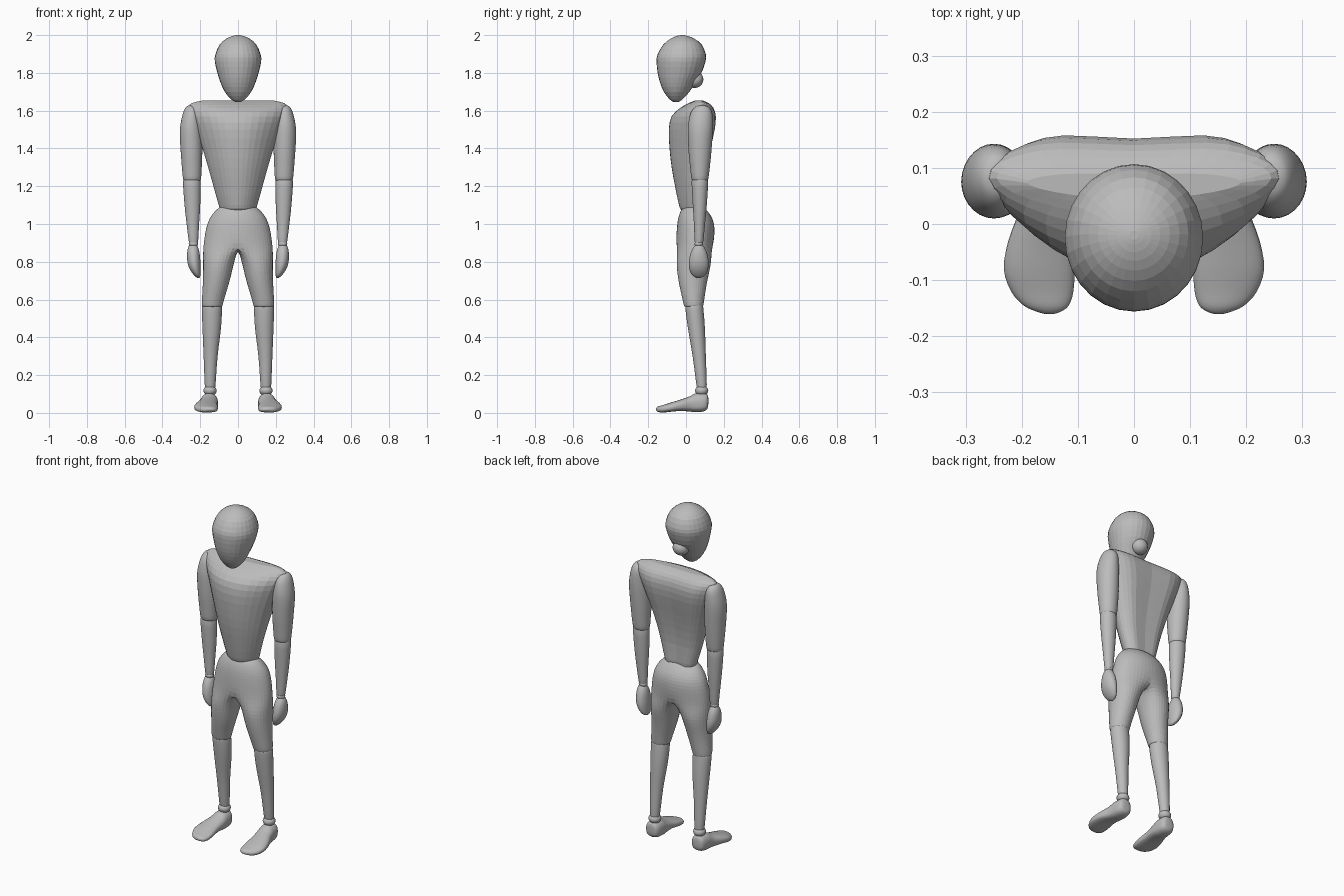
import bpy, bmesh, math
from mathutils import Vector

grey = bpy.data.materials.new("mannequin_grey")
grey.diffuse_color = (0.5, 0.5, 0.5, 1)


def catmull(rows, n, closed=False):
    """Smooth a list of tuples, n steps per span."""
    out, m = [], len(rows)
    for i in range(m if closed else m - 1):
        idx = [(i + k) % m if closed else min(max(i + k, 0), m - 1) for k in (-1, 0, 1, 2)]
        a, b, c, d = (Vector(rows[j]) for j in idx)
        for s in range(n):
            t = s / n
            out.append(tuple(0.5 * (2 * b + (c - a) * t + (2 * a - 5 * b + 4 * c - d) * t * t
                                    + (3 * b - a - 3 * c + d) * t ** 3)))
    if not closed:
        out.append(tuple(rows[-1]))
    return out


def finish(bm, name, mirror=False, smooth=True):
    bmesh.ops.recalc_face_normals(bm, faces=bm.faces)
    me = bpy.data.meshes.new(name)
    bm.to_mesh(me)
    bm.free()
    ob = bpy.data.objects.new(name, me)
    bpy.context.collection.objects.link(ob)
    me.materials.append(grey)
    if mirror:
        ob.modifiers.new("mirror", 'MIRROR')
    if smooth:
        bpy.ops.object.select_all(action='DESELECT')
        ob.select_set(True)
        bpy.context.view_layer.objects.active = ob
        bpy.ops.object.shade_smooth_by_angle(angle=math.radians(40))
    return ob


def loft(name, rows, section, along_y=False, steps=3, **kw):
    """rows: (position, x0, x1, b0, b1), b is y, or z when lofting along y."""
    bm = bmesh.new()
    rings = []
    for p, x0, x1, b0, b1 in catmull(rows, steps):
        ring = []
        for u, v in section:
            x = (x0 + x1) / 2 + u * (x1 - x0) / 2
            b = (b0 + b1) / 2 + v * (b1 - b0) / 2
            ring.append(bm.verts.new((x, p, b) if along_y else (x, b, p)))
        rings.append(ring)
    n = len(section)
    for r, q in zip(rings, rings[1:]):
        for i in range(n):
            bm.faces.new((r[i], r[(i + 1) % n], q[(i + 1) % n], q[i]))
    bm.faces.new(rings[0])
    bm.faces.new(rings[-1])
    return finish(bm, name, **kw)


def ball(name, pos, r, mirror=False):
    bm = bmesh.new()
    bmesh.ops.create_uvsphere(bm, u_segments=20, v_segments=12, radius=1)
    for v in bm.verts:
        v.co = Vector((v.co.x * r[0], v.co.y * r[1], v.co.z * r[2])) + Vector(pos)
    return finish(bm, name, mirror)


oval = [(math.cos(2 * math.pi * i / 28), math.sin(2 * math.pi * i / 28)) for i in range(28)]

# head and neck ball
loft("head", [(z, -w, w, f, b) for z, w, f, b in [
    (1.645, .012, -.064, -.042), (1.66, .037, -.087, -.018), (1.70, .070, -.117, .018),
    (1.75, .093, -.138, .050), (1.80, .109, -.150, .082), (1.86, .123, -.156, .103),
    (1.90, .119, -.150, .105), (1.95, .097, -.120, .083), (1.98, .064, -.083, .046),
    (1.995, .031, -.050, .010), (2.0, .008, -.028, -.012)]], oval, steps=2, smooth=False)
ball("neck_ball", (0, .045, 1.765), (.047, .047, .045))

# torso: wedge-shaped chest with a broad flat back
half = [(.3, -.93), (.6, -.67), (.88, -.22), (1, .25), (.94, .62), (.76, .88), (.5, 1)]
wedge = [(0, -1)] + half + [(0, .95)] + [(-u, v) for u, v in reversed(half)]
loft("torso", [(z, -w, w, f, b) for z, w, f, b in [
    (1.067, .070, .000, .070), (1.075, .092, -.025, .088), (1.10, .102, -.037, .094),
    (1.20, .130, -.058, .097), (1.30, .158, -.076, .110), (1.40, .188, -.087, .130),
    (1.50, .222, -.091, .152), (1.57, .248, -.076, .158), (1.615, .262, -.030, .145),
    (1.64, .245, .015, .120), (1.653, .190, .045, .090)]],
    catmull(wedge, 2, True), steps=2, smooth=False)


# pelvis and thighs: half cage, mirrored and subdivided
def pelvis_and_thighs():
    bm = bmesh.new()
    hips = [(1.093, .085, .000, .075), (1.088, .108, -.024, .100), (1.04, .155, -.045, .143),
            (.98, .178, -.054, .160), (.87, .194, -.058, .148)]
    thighs = [(.80, .018, .187, -.056, .140), (.70, .040, .187, -.044, .114),
              (.60, .073, .193, -.020, .098), (.563, .080, .194, -.012, .094),
              (.560, .090, .184, -.004, .086)]
    rings = []
    for z, w, f, b in hips:
        rings.append([bm.verts.new((w * math.cos(a), (f + b) / 2 + (b - f) / 2 * math.sin(a), z))
                      if 0 < k < 6 else bm.verts.new((0, f if k == 0 else b, z))
                      for k in range(7) for a in [math.radians(-90 + 30 * k)]])
    rings[-1].append(bm.verts.new((0, .045, .875)))
    for z, x0, x1, f, b in thighs:
        rings.append([bm.verts.new(((x0 + x1) / 2 + (x1 - x0) * .535 * math.cos(a),
                                    (f + b) / 2 + (b - f) * .535 * math.sin(a), z))
                      for k in range(8) for a in [math.radians(-135 + 45 * k)]])
    for j, (r, q) in enumerate(zip(rings, rings[1:])):
        for i in range(6 if j < len(hips) - 1 else 8):
            n = (i + 1) % 8
            bm.faces.new((r[i], r[n], q[n], q[i]))
    t = rings[0]
    bm.faces.new((t[0], t[1], t[5], t[6]))
    bm.faces.new((t[1], t[2], t[4], t[5]))
    bm.faces.new((t[2], t[3], t[4]))
    bm.faces.new(rings[-1])
    ob = finish(bm, "pelvis_and_thighs", mirror=True, smooth=False)
    ob.modifiers.new("subdivide", 'SUBSURF').levels = 2
    ob.modifiers["subdivide"].render_levels = 2


pelvis_and_thighs()

# lower legs, ankles and feet
loft("lower_legs", [
    (.578, .105, .172, .015, .070), (.572, .090, .186, .000, .088), (.55, .085, .191, -.003, .092),
    (.45, .090, .188, .010, .100), (.30, .108, .182, .035, .105), (.15, .119, .176, .055, .110),
    (.135, .122, .172, .060, .106)], oval, mirror=True)
ball("ankles", (.148, .083, .118), (.035, .035, .028), True)
foot = [(math.cos(a), math.copysign(abs(math.sin(a)) ** (.55 if math.sin(a) < 0 else .9), math.sin(a)))
        for a in (2 * math.pi * i / 28 for i in range(28))]
loft("feet", [
    (.118, .135, .165, .045, .080), (.112, .118, .185, .020, .098), (.09, .108, .195, .007, .105),
    (.05, .106, .200, .004, .103), (.02, .107, .206, .007, .088), (-.03, .110, .224, .010, .070),
    (-.08, .106, .232, .006, .055), (-.12, .108, .219, .002, .042), (-.145, .116, .197, .004, .035),
    (-.156, .130, .174, .010, .028), (-.160, .142, .160, .015, .022)], foot, True, mirror=True)

# upper arms, forearms, wrists and hands
loft("upper_arms", [
    (1.628, .235, .258, .075, .095), (1.62, .218, .274, .050, .120), (1.59, .202, .290, .026, .138),
    (1.53, .195, .304, .012, .143), (1.47, .190, .308, .010, .141), (1.38, .189, .303, .014, .134),
    (1.30, .192, .297, .022, .126), (1.24, .196, .291, .029, .118),
    (1.228, .203, .284, .038, .110)], oval, mirror=True)
loft("forearms", [
    (1.237, .208, .280, .042, .106), (1.225, .198, .291, .030, .117), (1.10, .200, .283, .036, .110),
    (1.00, .206, .272, .042, .101), (.91, .211, .261, .046, .092),
    (.90, .216, .257, .050, .088)], oval, mirror=True)
ball("wrists", (.236, .068, .895), (.025, .023, .018), True)
loft("hands", [
    (.89, .222, .252, .052, .085), (.882, .214, .261, .044, .094), (.85, .204, .269, .026, .110),
    (.80, .199, .268, .015, .120), (.76, .198, .255, .018, .116), (.73, .199, .234, .032, .102),
    (.718, .202, .220, .050, .085), (.714, .206, .213, .060, .074)], oval, mirror=True)
